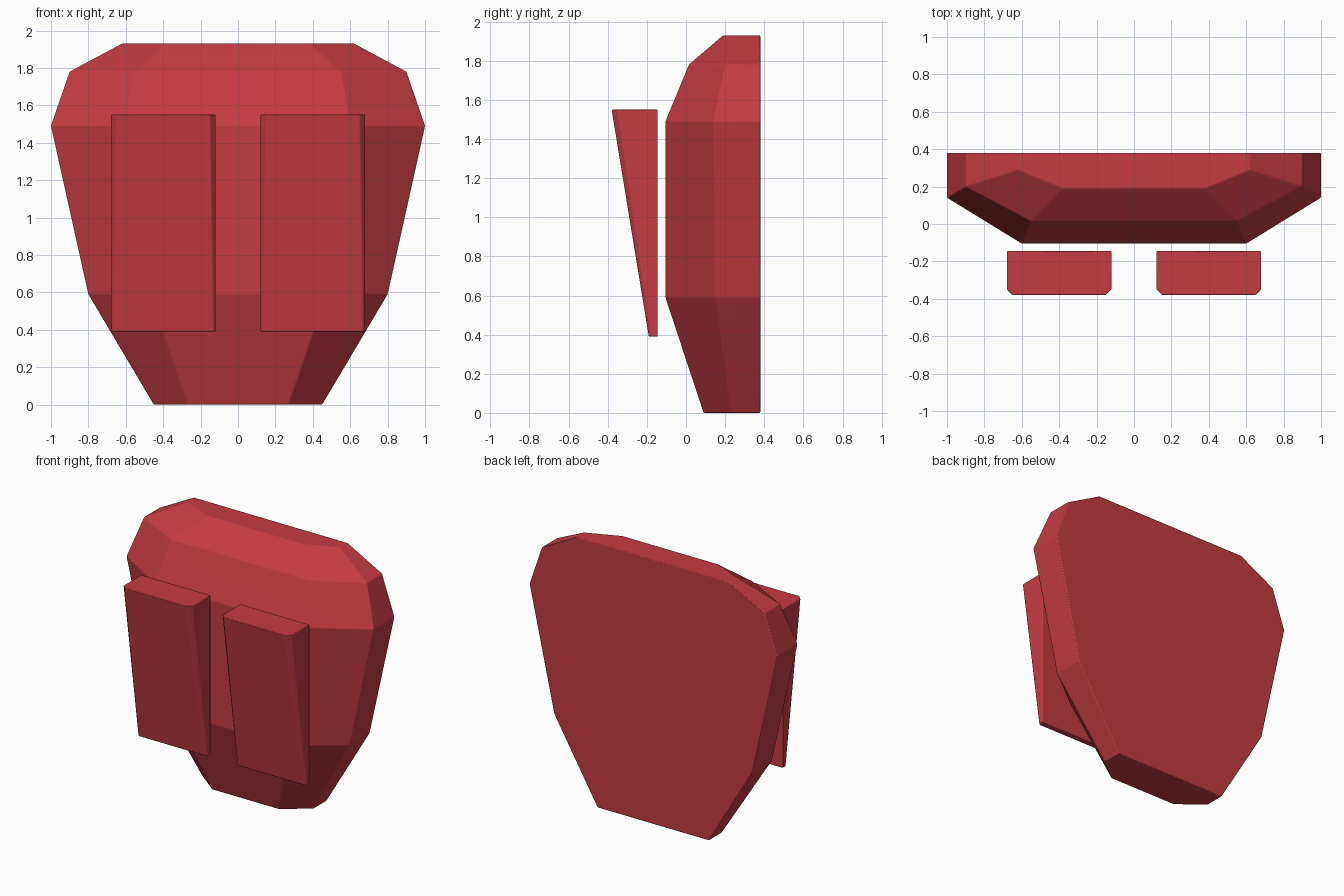
import bpy, bmesh, math

if "Cube" in bpy.data.objects:
    bpy.data.objects.remove(bpy.data.objects["Cube"])

red = bpy.data.materials.new("red")
red.use_nodes = True
colour = (0.56, 0.045, 0.055, 1)
red.diffuse_color = colour
red.node_tree.nodes["Principled BSDF"].inputs["Base Color"].default_value = colour


def loft(name, rings):
    """Skin a stack of equal-sized rings and cap both ends."""
    bm = bmesh.new()
    loops = [[bm.verts.new(p) for p in ring] for ring in rings]
    n = len(loops[0])
    for low, high in zip(loops, loops[1:]):
        for i in range(n):
            j = (i + 1) % n
            bm.faces.new((low[i], low[j], high[j], high[i]))
    bm.faces.new(loops[0][::-1])
    bm.faces.new(loops[-1])
    # merge the coplanar faces of the flat back
    bmesh.ops.dissolve_limit(bm, angle_limit=0.002, verts=bm.verts, edges=bm.edges)
    bmesh.ops.recalc_face_normals(bm, faces=bm.faces)
    mesh = bpy.data.meshes.new(name)
    bm.to_mesh(mesh)
    bm.free()
    mesh.materials.append(red)
    obj = bpy.data.objects.new(name, mesh)
    bpy.context.collection.objects.link(obj)
    return obj


def soften(obj, width, angle):
    """Add a fine edge bevel and smooth the shallow angles."""
    bevel = obj.modifiers.new("fine_edges", 'BEVEL')
    bevel.width = width
    bevel.segments = 2
    bevel.limit_method = 'ANGLE'
    bevel.angle_limit = math.radians(12)
    bpy.ops.object.select_all(action='DESELECT')
    obj.select_set(True)
    bpy.context.view_layer.objects.active = obj
    bpy.ops.object.shade_smooth_by_angle(angle=math.radians(angle))
    weighted = obj.modifiers.new("flat_normals", 'WEIGHTED_NORMAL')
    weighted.keep_sharp = True


# Shell: height, back half width, side edge depth, front half width, front depth
BACK = 0.38
rows = [
    (0.00, 0.45, 0.23, 0.27, 0.09),
    (0.59, 0.80, 0.15, 0.47, -0.105),
    (1.49, 1.00, 0.14, 0.60, -0.105),
    (1.78, 0.90, 0.20, 0.55, 0.015),
    (1.93, 0.62, 0.29, 0.38, 0.19),
]
shell = loft("chest_shell", [
    [(-w, BACK, z), (-w, side, z), (-f, front, z),
     (f, front, z), (w, side, z), (w, BACK, z)]
    for z, w, side, f, front in rows])
soften(shell, 0.006, 30)

# Two wedge plates standing in front of the shell, thick at the top
INNER, OUTER, PLATE_BACK = 0.12, 0.68, -0.145
for name, sign in (("left_plate", 1), ("right_plate", -1)):
    rings = []
    for z, front, cut in ((0.39, -0.19, 0.012), (1.55, -0.38, 0.03)):
        rings.append([(sign * x, y, z) for x, y in (
            (INNER, PLATE_BACK), (INNER, front + cut), (INNER + cut, front),
            (OUTER - cut, front), (OUTER, front + cut), (OUTER, PLATE_BACK))])
    soften(loft(name, rings), 0.005, 30)
